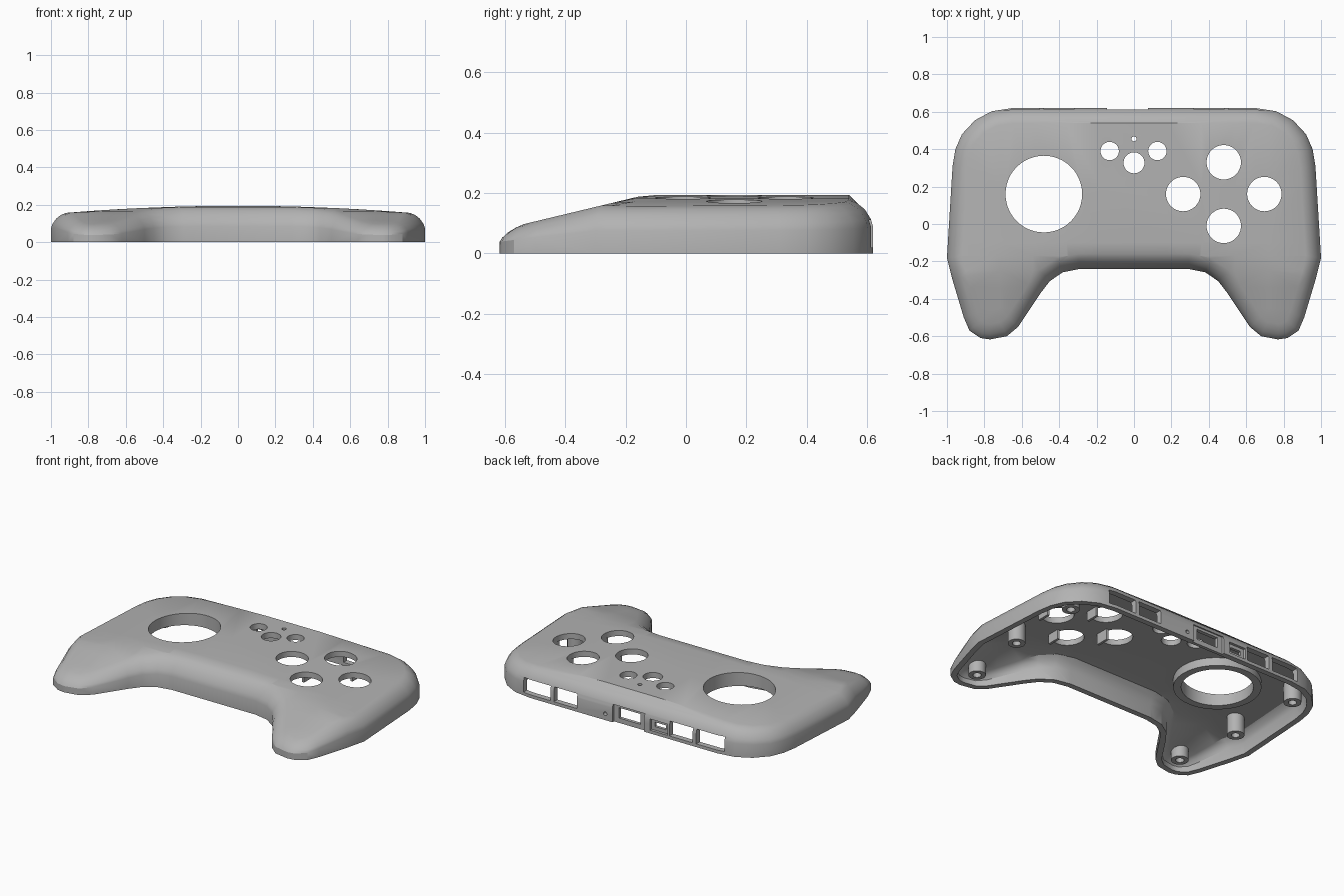
import bpy, bmesh, math
from mathutils import Vector, Matrix

cube = bpy.data.objects.get("Cube")
if cube:
    bpy.data.objects.remove(cube, do_unlink=True)

grey = bpy.data.materials.new("plain grey plastic")
grey.use_nodes = True
grey.diffuse_color = (0.45, 0.45, 0.45, 1)
grey.node_tree.nodes["Principled BSDF"].inputs["Base Color"].default_value = grey.diffuse_color

# Right half of the outline, back centre round to front centre
HALF = [(0.65, 0.62), (0.76, 0.603), (0.85, 0.555), (0.92, 0.48), (0.955, 0.4),
        (0.97, 0.31), (1, -0.18), (0.97, -0.3), (0.91, -0.5), (0.88, -0.57),
        (0.82, -0.61), (0.77, -0.617), (0.68, -0.6), (0.62, -0.55), (0.5, -0.37),
        (0.45, -0.305), (0.38, -0.258), (0.29, -0.24)]
OUTLINE = [Vector(p) for p in HALF] + [Vector((-x, y)) for x, y in reversed(HALF)]


def crown(x, y):
    """Height of the top: gently domed, sloping down along the grips."""
    return min(0.195 - 0.045 * x * x, 0.178 + 0.24 * (y + 0.2))


def inset(points, dist):
    """Mitred inward offset of a clockwise outline."""
    result = []
    for i, p in enumerate(points):
        a = (p - points[i - 1]).normalized()
        b = (points[(i + 1) % len(points)] - p).normalized()
        na, nb = Vector((a.y, -a.x)), Vector((b.y, -b.x))
        result.append(p + (na + nb) * (dist / (1 + na.dot(nb))))
    return result


def add_object(name, bm):
    bmesh.ops.recalc_face_normals(bm, faces=bm.faces[:])
    mesh = bpy.data.meshes.new(name)
    bm.to_mesh(mesh)
    bm.free()
    mesh.materials.append(grey)
    obj = bpy.data.objects.new(name, mesh)
    bpy.context.collection.objects.link(obj)
    return obj


def domed_body(name, profile, base, drop):
    """Stack inset rings (inset, height fraction) and close with a domed cap."""
    bm = bmesh.new()
    rings = []
    for dist, frac in profile:
        ring = []
        for p in inset(OUTLINE, dist):
            z = base if frac == 0 else frac * (crown(p.x, p.y) - drop)
            ring.append(bm.verts.new((p.x, p.y, 0.15 if frac == 1 else z)))
        rings.append(ring)
    n = len(OUTLINE)
    for low, high in zip(rings, rings[1:]):
        for i in range(n):
            j = (i + 1) % n
            bm.faces.new((low[i], low[j], high[j], high[i]))
    bm.faces.new(rings[0])
    cap = [bm.faces.new(rings[-1])]
    # slice the cap so it can follow the dome
    cuts = [((s * x, 0, 0), (1, 0, 0)) for x in (0.18, 0.36, 0.54, 0.72) for s in (-1, 1)]
    cuts += [((0, y, 0), (0, 1, 0)) for y in (-0.45, -0.34, -0.25, -0.17, -0.1, 0.2)]
    for co, no in cuts:
        geom = cap + list({e for f in cap for e in f.edges}) + list({v for f in cap for v in f.verts})
        bmesh.ops.bisect_plane(bm, geom=geom, plane_co=co, plane_no=no, dist=1e-5)
        cap = [f for f in bm.faces if all(abs(v.co.z - 0.15) < 1e-6 for v in f.verts)]
    for v in {v for f in cap for v in f.verts}:
        v.co.z = crown(v.co.x, v.co.y) - drop
    bmesh.ops.triangulate(bm, faces=[f for f in bm.faces if f.normal.z > -2 and len(f.verts) > 3])
    return add_object(name, bm)


def cylinder(name, x, y, z0, z1, r, sides=48, along_y=False):
    bm = bmesh.new()
    place = Matrix.Translation((x, y, (z0 + z1) / 2))
    if along_y:
        place = place @ Matrix.Rotation(math.pi / 2, 4, 'X')
    bmesh.ops.create_cone(bm, cap_ends=True, segments=sides, radius1=r, radius2=r,
                          depth=abs(z1 - z0) if not along_y else 0.3, matrix=place)
    return add_object(name, bm)


def box(name, x0, x1, y0, y1, z0, z1):
    bm = bmesh.new()
    centre = Vector((x0 + x1, y0 + y1, z0 + z1)) / 2
    size = (x1 - x0, y1 - y0, z1 - z0, 1)
    bmesh.ops.create_cube(bm, size=1, matrix=Matrix.Translation(centre) @ Matrix.Diagonal(size))
    return add_object(name, bm)


def tube(name, x, y, z0, z1, r_in, r_out, sides):
    """Hollow ring with square section."""
    bm = bmesh.new()
    section = [(r_out, z0), (r_out, z1), (r_in, z1), (r_in, z0)]
    loops = []
    for r, z in section:
        angles = [math.tau * k / sides for k in range(sides)]
        loops.append([bm.verts.new((x + r * math.cos(a), y + r * math.sin(a), z)) for a in angles])
    for k in range(4):
        a, b = loops[k], loops[(k + 1) % 4]
        for i in range(sides):
            j = (i + 1) % sides
            bm.faces.new((a[i], a[j], b[j], b[i]))
    return add_object(name, bm)


def smooth(obj):
    bpy.ops.object.select_all(action='DESELECT')
    obj.select_set(True)
    bpy.context.view_layer.objects.active = obj
    bpy.ops.object.shade_smooth_by_angle(angle=math.radians(30))


def cut(target, cutter):
    cutter.hide_render = True
    mod = target.modifiers.new("cut", 'BOOLEAN')
    mod.operation, mod.solver, mod.object = 'DIFFERENCE', 'EXACT', cutter
    bpy.context.view_layer.objects.active = target
    bpy.ops.object.modifier_apply(modifier=mod.name)
    bpy.data.objects.remove(cutter, do_unlink=True)


# Hollow shell, open underneath
shell = domed_body("shell", [(0, 0), (0, 0.5), (0.008, 0.65), (0.028, 0.83),
                             (0.052, 0.94), (0.08, 1)], 0, 0)
cut(shell, domed_body("cavity", [(0.035, 0), (0.035, 0.6), (0.05, 0.86), (0.075, 1)], -0.05, 0.035))

# Openings in the top: stick, four buttons, three small buttons, light
BUTTONS = [(0.48, 0.33), (0.48, -0.01), (0.263, 0.16), (0.697, 0.16)]
STICK = (-0.482, 0.16)
holes = [(*STICK, 0.205)] + [(x, y, 0.092) for x, y in BUTTONS]
holes += [(-0.13, 0.39, 0.049), (0.125, 0.39, 0.049), (0, 0.327, 0.056), (0, 0.455, 0.013)]
for x, y, r in holes:
    cut(shell, cylinder("hole_cutter", x, y, 0.05, 0.3, r))

# Shoulder windows, connector recesses and a pin hole in the back wall
for s in (-1, 1):
    for x, w in ((0.6, 0.095), (0.4, 0.08)):
        cut(shell, box("window_cutter", s * x - w, s * x + w, 0.54, 0.7, 0.02, 0.11))
for x, w, z0, z1, depth in ((-0.035, 0.11, -0.02, 0.11, 0.605), (-0.035, 0.075, 0.03, 0.095, 0.54),
                            (-0.245, 0.06, 0.02, 0.09, 0.603), (-0.245, 0.038, 0.042, 0.07, 0.54)):
    cut(shell, box("port_cutter", x - w, x + w, depth, 0.7, z0, z1))
cut(shell, cylinder("pin_cutter", 0.125, 0.65, 0.04, 0.04, 0.012, 16, True))
smooth(shell)

# Collar below the stick opening
smooth(tube("stick_collar", *STICK, 0.105, 0.162, 0.205, 0.25, 48))

# Screw posts, mirrored left and right
for side, s in (("right", -1), ("left", 1)):
    for place, x, y in (("grip", 0.75, -0.49), ("middle", 0.81, -0.07), ("back", 0.82, 0.42)):
        smooth(tube(f"{side}_{place}_post", s * x, y, 0.015, crown(x, y) - 0.015, 0.024, 0.05, 24))

# Small guide tabs beside the button openings
for i, (x, y) in enumerate(BUTTONS):
    box(f"button_tab_{i + 1}", x + 0.095, x + 0.11, y - 0.04, y + 0.04, 0.085, crown(x + 0.1, y) - 0.015)
